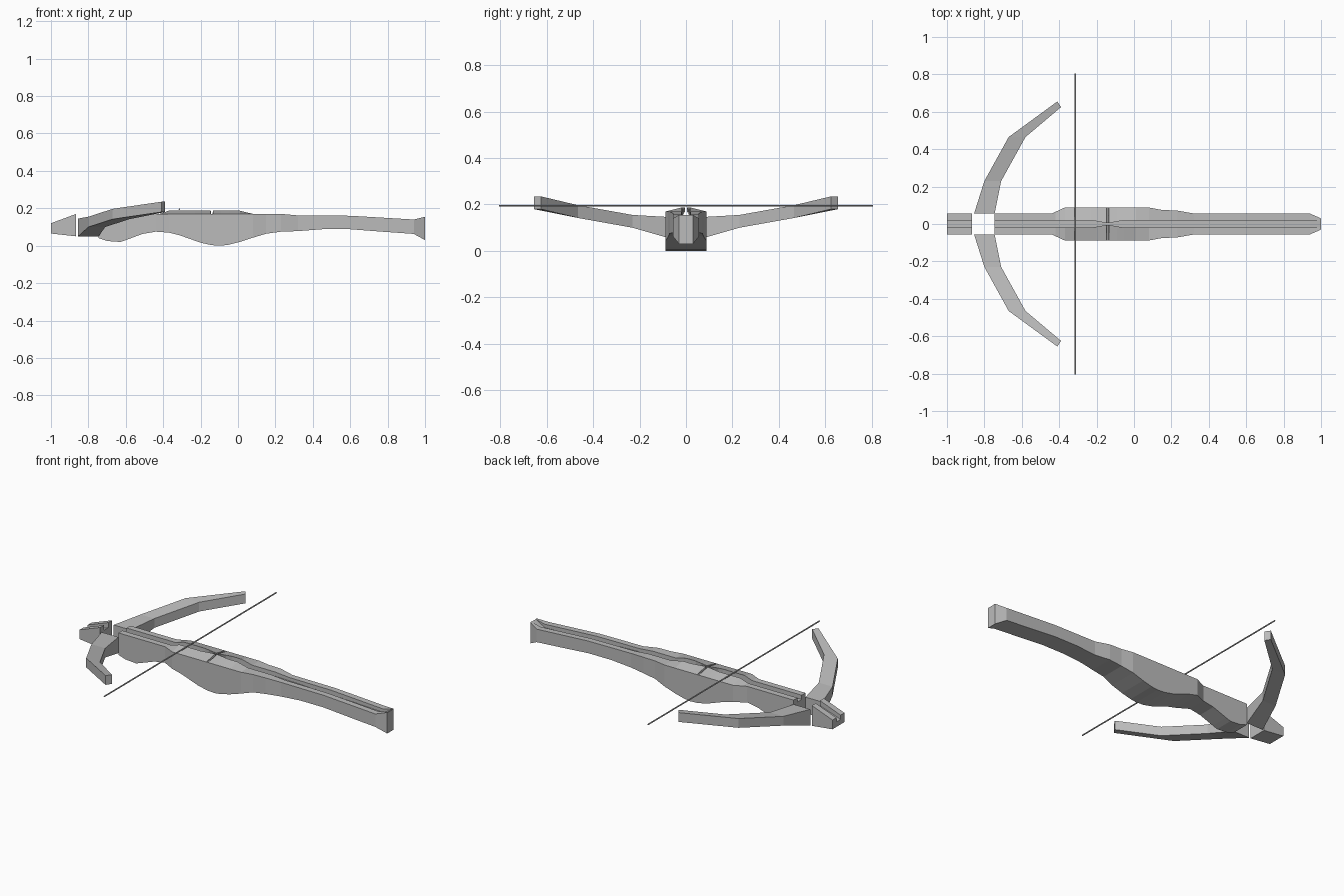
import bpy, bmesh, math

cube = bpy.data.objects.get("Cube")
if cube:
    bpy.data.objects.remove(cube, do_unlink=True)

grey = bpy.data.materials.new("plain grey")
grey.use_nodes = True
grey.diffuse_color = (0.5, 0.5, 0.5, 1)
grey.node_tree.nodes["Principled BSDF"].inputs["Base Color"].default_value = (0.5, 0.5, 0.5, 1)


def loft(name, sections):
    """Skin a row of equal-sized closed sections and cap both ends."""
    bm = bmesh.new()
    rings = [[bm.verts.new(p) for p in s] for s in sections]
    n = len(rings[0])
    for a, b in zip(rings, rings[1:]):
        for i in range(n):
            j = (i + 1) % n
            bm.faces.new((a[i], a[j], b[j], b[i]))
    bm.faces.new(rings[0])
    bm.faces.new(rings[-1])
    bmesh.ops.recalc_face_normals(bm, faces=bm.faces)
    me = bpy.data.meshes.new(name)
    bm.to_mesh(me)
    bm.free()
    me.materials.append(grey)
    ob = bpy.data.objects.new(name, me)
    bpy.context.collection.objects.link(ob)
    return ob


def at(keys, x):
    """Linear value of a key list at x."""
    for (x0, v0), (x1, v1) in zip(keys, keys[1:]):
        if x <= x1:
            t = max(0, (x - x0) / (x1 - x0))
            return v0 + (v1 - v0) * t
    return keys[-1][1]


def grooved(x, half, bottom, top, lip, rim, floor):
    """Block section with an arrow groove along its top."""
    right = [(half, bottom), (half, top), (rim, lip), (0.02, floor)]
    return [(x, y, z) for y, z in right] + [(x, -y, z) for y, z in reversed(right)]


# Stock: belly, top edge, half width, raised lip, groove rim and groove floor
belly = [(-0.745, 0.04), (-0.70, 0.025), (-0.63, 0.02), (-0.6, 0.03), (-0.51, 0.063),
         (-0.44, 0.075), (-0.37, 0.07), (-0.31, 0.055), (-0.2, 0.016), (-0.14, 0.003),
         (-0.09, 0.0), (-0.05, 0.005), (0.01, 0.02), (0.08, 0.043), (0.15, 0.064),
         (0.23, 0.075), (0.32, 0.078), (0.45, 0.088), (0.6, 0.088), (0.77, 0.075),
         (0.94, 0.063), (1.0, 0.03)]
top = [(-0.745, 0.17), (0.23, 0.17), (0.32, 0.162), (0.6, 0.16), (0.77, 0.15),
       (0.94, 0.14), (1.0, 0.155)]
width = [(-0.745, 0.056), (-0.44, 0.056), (-0.37, 0.088), (0.08, 0.088), (0.15, 0.075),
         (0.23, 0.072), (0.32, 0.056), (0.94, 0.056), (1.0, 0.03)]
lip = [(-0.42, 0), (-0.37, 0.017), (-0.146, 0.017), (-0.144, 0), (-0.136, 0),
       (-0.134, 0.017), (0.01, 0.017), (0.08, 0)]
rim = [(-0.23, 0.02), (-0.14, 0.004), (-0.05, 0.02)]
floor = [(-0.745, 0.145), (0.23, 0.145), (0.6, 0.135), (0.94, 0.12), (1.0, 0.154)]
stations = sorted({x for keys in (belly, top, width, lip, rim) for x, _ in keys})
loft("stock", [grooved(x, at(width, x), at(belly, x), at(top, x), at(top, x) + at(lip, x),
                       at(rim, x), at(floor, x)) for x in stations])

# Nose block in front of the bow
loft("nose_block", [grooved(-1.0, 0.056, 0.065, 0.12, 0.12, 0.02, 0.095),
                    grooved(-0.865, 0.056, 0.05, 0.17, 0.17, 0.02, 0.14)])

# Bow limbs: outer x, y, inner x, y, bottom z, top z
limb = [(-0.855, 0.056, -0.745, 0.056, 0.05, 0.145),
        (-0.80, 0.23, -0.71, 0.23, 0.10, 0.155),
        (-0.67, 0.465, -0.58, 0.465, 0.142, 0.197),
        (-0.41, 0.655, -0.39, 0.625, 0.18, 0.235)]
for side, s in (("left", -1), ("right", 1)):
    loft("bow_limb_" + side, [[(ox, s * oy, lo), (ix, s * iy, lo), (ix, s * iy, hi), (ox, s * oy, hi)]
                              for ox, oy, ix, iy, lo, hi in limb])

# Bowstring
loft("bowstring", [[(-0.313 + 0.004 * math.cos(k * math.pi / 3), y,
                     0.195 + 0.004 * math.sin(k * math.pi / 3)) for k in range(6)]
                   for y in (-0.805, 0.805)])
